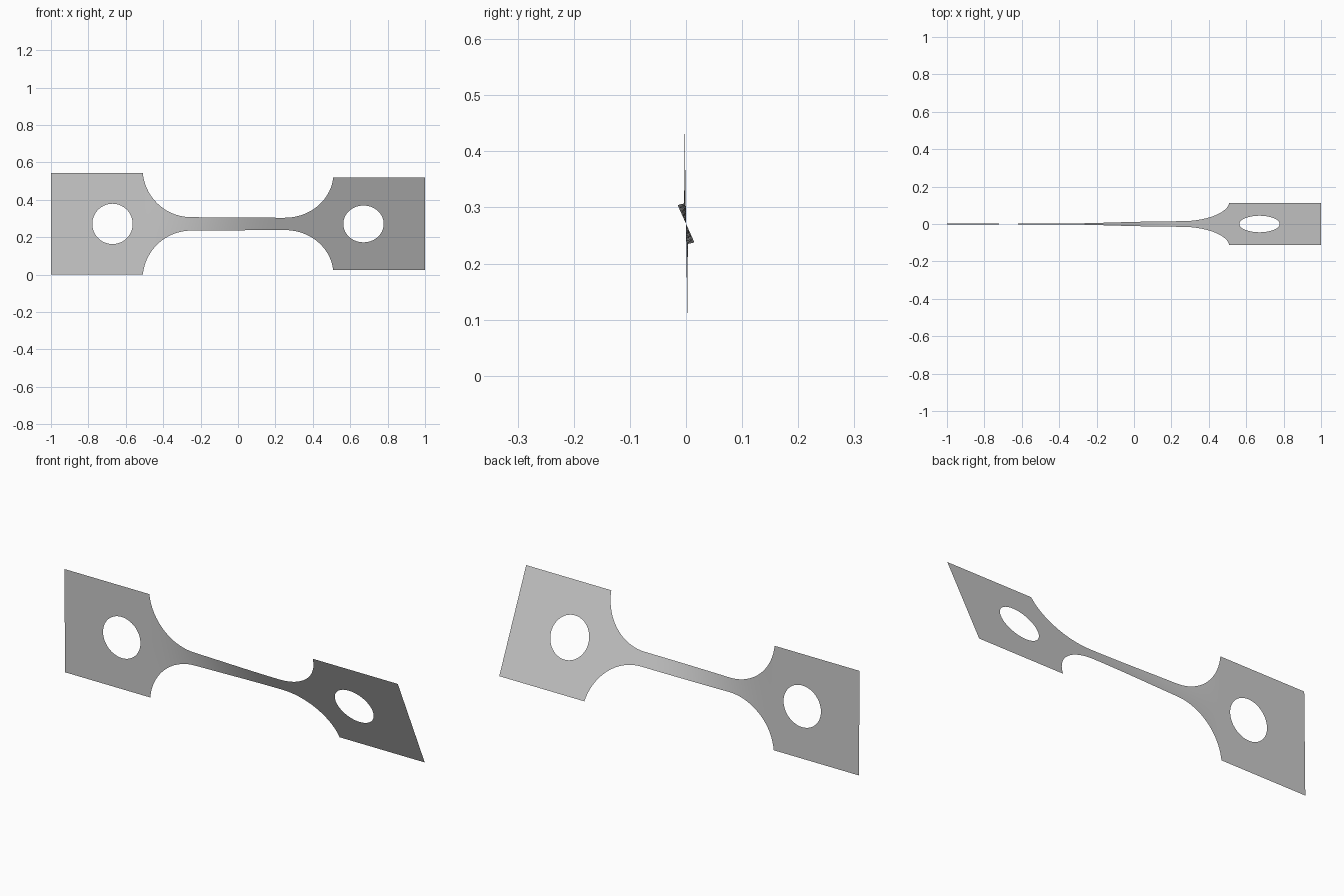
import bpy, bmesh, math

cube = bpy.data.objects.get("Cube")
if cube:
    bpy.data.objects.remove(cube)

HALF, NECK, MID = 0.271, 0.036, 0.271      # plate half height, neck half height, centre z
FILLET, FILLET_X = 0.26, 0.25              # shoulder radius and its centre
HOLE, HOLE_X = 0.108, 0.671
SHOULDER = FILLET_X + math.sqrt(FILLET**2 - (NECK + FILLET - HALF)**2)


def outer(x):
    """Half height of the outline."""
    d = abs(x) - FILLET_X
    if d <= 0:
        return NECK
    if abs(x) >= SHOULDER - 1e-6:
        return HALF
    return NECK + FILLET - math.sqrt(FILLET**2 - d * d)


def inner(x):
    """Half height of the round hole."""
    return math.sqrt(max(0, HOLE**2 - (abs(x) - HOLE_X)**2))


def twist(x):
    """Angle of the strip, turning along the neck."""
    t = min(1, max(0, (x + 0.5) / 0.75))
    return math.radians(0.8 + 23.4 * t * t * (3 - 2 * t))


# Columns along one half, dense at the hole and shoulder
half = [FILLET_X * i / 12 for i in range(12)]
half += [FILLET_X + (SHOULDER - FILLET_X) * math.sin(i / 20 * math.pi / 2) for i in range(21)]
half += [HOLE_X - HOLE * math.cos(math.pi * i / 28) for i in range(29)]
half += [0.85, 0.92, 1]
columns = sorted({round(s * x, 6) for x in half for s in (-1, 1)})

bm = bmesh.new()


def vert(x, h):
    a = twist(x)
    return bm.verts.new((x, -h * math.sin(a), MID + h * math.cos(a)))


# Upper and lower bands from the hole edge to the outline
ROWS = 4
for side in (1, -1):
    grid = []
    for x in columns:
        lo, hi = inner(x), outer(x)
        grid.append([vert(x, side * (lo + (hi - lo) * j / ROWS)) for j in range(ROWS + 1)])
    for a, b in zip(grid, grid[1:]):
        for j in range(ROWS):
            face = [a[j], b[j], b[j + 1], a[j + 1]]
            bm.faces.new(face if side > 0 else face[::-1])
bmesh.ops.remove_doubles(bm, verts=bm.verts, dist=1e-5)

mesh = bpy.data.meshes.new("twisted_strip")
bm.to_mesh(mesh)
bm.free()
mesh.shade_smooth()
strip = bpy.data.objects.new("twisted_strip", mesh)
bpy.context.collection.objects.link(strip)

# Plain grey metal
grey = bpy.data.materials.new("grey_metal")
grey.use_nodes = True
grey.diffuse_color = (0.6, 0.6, 0.6, 1)
grey.node_tree.nodes["Principled BSDF"].inputs["Base Color"].default_value = grey.diffuse_color
mesh.materials.append(grey)
